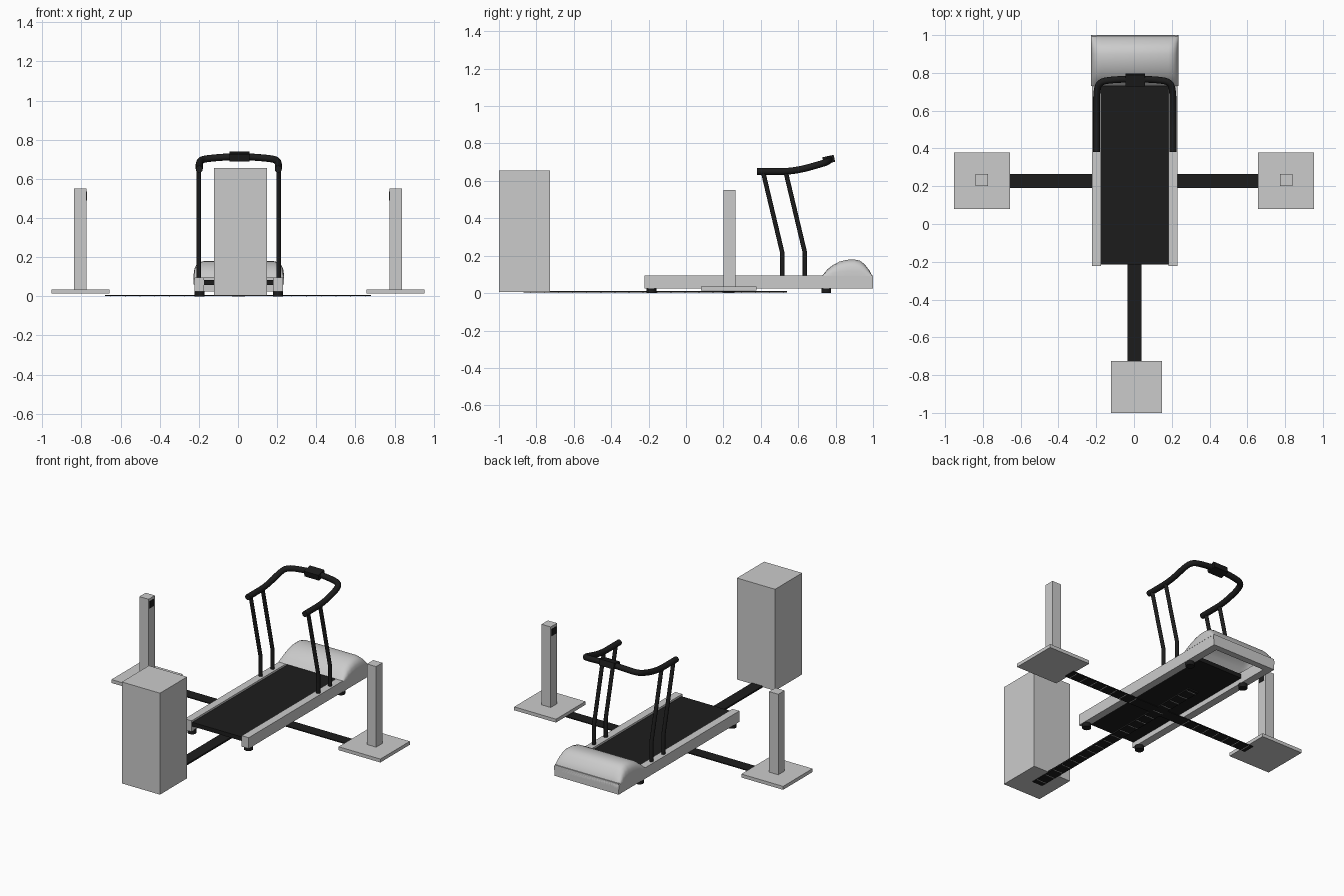
import bpy, bmesh, math
from mathutils import Matrix

if "Cube" in bpy.data.objects:
    bpy.data.objects.remove(bpy.data.objects["Cube"])

black = bpy.data.materials.new("black")
black.diffuse_color = (0.012, 0.012, 0.012, 1)
black.use_nodes = True
black.node_tree.nodes["Principled BSDF"].inputs["Base Color"].default_value = black.diffuse_color
CX = 0.004  # treadmill centre line


def finish(name, bm, mat=None):
    bmesh.ops.recalc_face_normals(bm, faces=bm.faces)
    me = bpy.data.meshes.new(name)
    bm.to_mesh(me)
    bm.free()
    ob = bpy.data.objects.new(name, me)
    bpy.context.collection.objects.link(ob)
    if mat:
        me.materials.append(mat)
    return ob


def add_box(bm, x0, x1, y0, y1, z0, z1):
    m = Matrix.Translation(((x0 + x1) / 2, (y0 + y1) / 2, (z0 + z1) / 2))
    m = m @ Matrix.Diagonal((abs(x1 - x0), abs(y1 - y0), abs(z1 - z0), 1))
    bmesh.ops.create_cube(bm, size=1, matrix=m)


def box(name, *dims, mat=None):
    bm = bmesh.new()
    add_box(bm, *dims)
    return finish(name, bm, mat)


def smooth(ob, angle=40):
    bpy.ops.object.select_all(action='DESELECT')
    ob.select_set(True)
    bpy.context.view_layer.objects.active = ob
    bpy.ops.object.shade_smooth_by_angle(angle=math.radians(angle))


def tube(name, pts, r, curved=False):
    cu = bpy.data.curves.new(name, 'CURVE')
    cu.dimensions = '3D'
    cu.bevel_depth = r
    cu.bevel_resolution = 4
    cu.use_fill_caps = True
    sp = cu.splines.new('NURBS' if curved else 'POLY')
    sp.points.add(len(pts) - 1)
    for p, c in zip(sp.points, pts):
        p.co = (*c, 1)
    if curved:
        sp.order_u = 3
        sp.use_endpoint_u = True
        sp.resolution_u = 5
    cu.materials.append(black)
    ob = bpy.data.objects.new(name, cu)
    bpy.context.collection.objects.link(ob)
    bpy.ops.object.select_all(action='DESELECT')
    ob.select_set(True)
    bpy.context.view_layer.objects.active = ob
    bpy.ops.object.convert(target='MESH')
    smooth(bpy.context.object)


# cabinet in front and the floor strips with thin cross slats
box("cabinet", -0.123, 0.147, -1.0, -0.726, 0.005, 0.655)
box("floor_strip_long", -0.034, 0.041, -0.87, 0.54, 0.002, 0.012, mat=black)
box("floor_strip_cross", -0.68, 0.68, 0.19, 0.264, 0.002, 0.008, mat=black)
bm = bmesh.new()
for i in range(19):
    y = -0.83 + i * 0.075
    add_box(bm, -0.03, 0.037, y - 0.002, y + 0.002, 0, 0.003)
for i in range(7):
    for s in (-1, 1):
        x = s * (0.2 + i * 0.075)
        add_box(bm, x - 0.002, x + 0.002, 0.194, 0.26, 0, 0.003)
finish("strip_slats", bm)

# sensor stands on both sides
for s, side in ((-1, "left"), (1, "right")):
    box(side + "_stand_base", s * 0.657, s * 0.953, 0.08, 0.378, 0.014, 0.036)
    box(side + "_stand_post", s * 0.774, s * 0.839, 0.2, 0.264, 0.036, 0.552)
    box(side + "_stand_sensor", s * 0.772, s * 0.776, 0.21, 0.254, 0.49, 0.535, mat=black)

# treadmill deck, frame, feet and uprights
box("running_belt", CX - 0.178, CX + 0.178, -0.215, 0.76, 0.057, 0.083, mat=black)
box("rear_frame_beam", CX - 0.178, CX + 0.178, 0.96, 1.0, 0.025, 0.095)
for s, side in ((-1, "left"), (1, "right")):
    box(side + "_rail", CX + s * 0.178, CX + s * 0.227, -0.222, 1.0, 0.025, 0.095)
    for y, end in ((-0.185, "front"), (0.75, "rear")):
        bm = bmesh.new()
        bmesh.ops.create_cone(bm, cap_ends=True, segments=20, radius1=0.026, radius2=0.026,
                              depth=0.028, matrix=Matrix.Translation((CX + s * 0.2, y, 0.014)))
        smooth(finish(f"{side}_{end}_foot", bm, black))
    for y, end in ((0.515, "front"), (0.636, "rear")):
        x = CX + s * 0.204
        tube(f"{side}_{end}_upright",
             [(x, y, 0.09), (x, y, 0.215), (x, y - 0.103, 0.648)], 0.012)

# curved handrail and its console
half = [(-0.202, 0.38, 0.65), (-0.202, 0.47, 0.65), (-0.202, 0.54, 0.65), (-0.202, 0.62, 0.662),
        (-0.202, 0.70, 0.684), (-0.188, 0.752, 0.70), (-0.12, 0.764, 0.708)]
path = half + [(0, 0.768, 0.716)] + [(-x, y, z) for x, y, z in reversed(half)]
tube("handrail", [(x + CX, y, z) for x, y, z in path], 0.018, curved=True)
console = box("console", -0.051, 0.051, -0.031, 0.031, -0.019, 0.019, mat=black)
console.location = (0.007, 0.763, 0.714)
console.rotation_euler = (math.radians(12), 0, 0)

# rounded motor hood: side profile lofted across the width, lower at the ends
profile = [(0.73, 0.095), (0.757, 0.128), (0.785, 0.15), (0.82, 0.168), (0.86, 0.178),
           (0.90, 0.18), (0.93, 0.173), (0.955, 0.155), (0.98, 0.122), (1.0, 0.085), (1.0, 0.06)]
ends = [(0.231, 0.0), (0.230, 0.3), (0.226, 0.58), (0.216, 0.8), (0.2, 0.93), (0.178, 1.0)]
sections = [(-w, h) for w, h in ends] + [(w, h) for w, h in reversed(ends)]
bm = bmesh.new()
rows = [[bm.verts.new((CX + x, y, 0.092 + (z - 0.092) * (h if z > 0.092 else 1)))
         for y, z in profile] for x, h in sections]
for a, b in zip(rows, rows[1:]):
    for i in range(len(profile) - 1):
        bm.faces.new((a[i], a[i + 1], b[i + 1], b[i]))
hood = finish("motor_hood", bm)
smooth(hood, 50)
